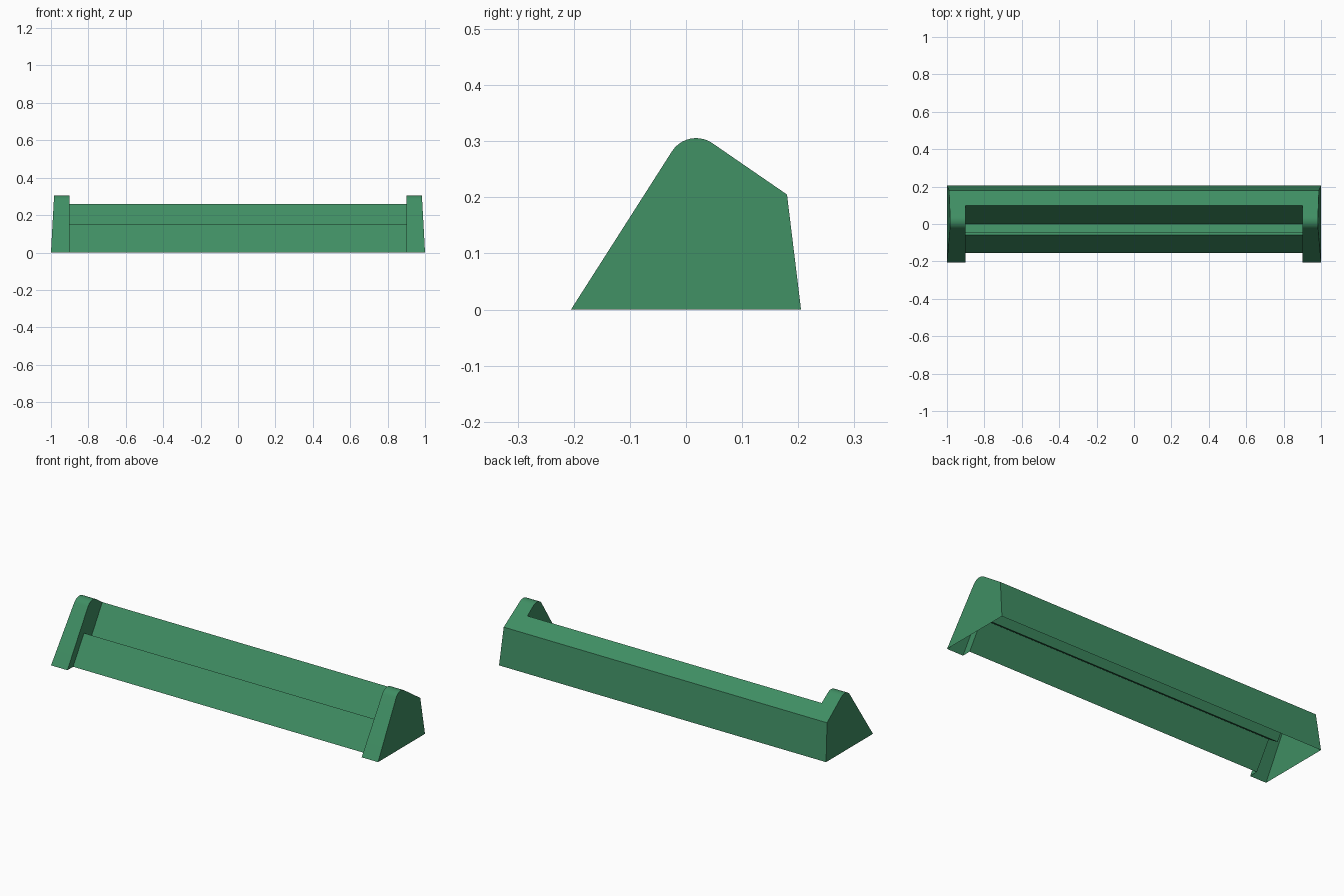
import bpy, bmesh, math

if "Cube" in bpy.data.objects:
    bpy.data.objects.remove(bpy.data.objects["Cube"])

green = bpy.data.materials.new("green_plastic")
green.diffuse_color = (0.05, 0.27, 0.125, 1)
green.use_nodes = True
green.node_tree.nodes["Principled BSDF"].inputs["Base Color"].default_value = green.diffuse_color

INNER = 0.9                       # inner side of each end block
BACK = [(0.18, 0.205), (0.205, 0)]  # shared back profile (y, z)

# Trough section: front slope, small lip, tile ledge, leaning face, top edge
leaning = [(-0.155, 0), (-0.06, 0.15), (-0.046, 0.141), (-0.052, 0.132),
           (0.0, 0.099), (0.1, 0.26)]
# End block section: front slope, rounded top, rear slope
arc = [math.radians(147.4 - 92 * i / 10) for i in range(11)]
crown = [(-0.205, 0)] + [(0.018 + 0.051 * math.cos(a), 0.2546 + 0.051 * math.sin(a))
                         for a in arc]


def strip(bm, a, b):
    """Join two open rows of vertices with quads."""
    for i in range(len(a) - 1):
        bm.faces.new((a[i], a[i + 1], b[i + 1], b[i]))


def finish(bm, name):
    mesh = bpy.data.meshes.new(name)
    bm.to_mesh(mesh)
    bm.free()
    mesh.materials.append(green)
    ob = bpy.data.objects.new(name, mesh)
    bpy.context.collection.objects.link(ob)
    bpy.ops.object.select_all(action='DESELECT')
    ob.select_set(True)
    bpy.context.view_layer.objects.active = ob
    bpy.ops.object.shade_smooth_by_angle(angle=math.radians(25))
    return ob


# Long trough, open underneath
bm = bmesh.new()
rows = [[bm.verts.new((x, y, z)) for y, z in leaning + BACK] for x in (INNER, -INNER)]
strip(bm, *rows)
finish(bm, "rack_trough")

# End block, hollow with tapered outer wall, mirrored to the other end
bm = bmesh.new()
section = crown + [leaning[-1]] + BACK
inner = [bm.verts.new((INNER, y, z)) for y, z in section]
outer = [bm.verts.new((1 - 0.055 * z, y, z)) for y, z in section]
strip(bm, outer, inner)
bm.faces.new(outer[::-1])
# inner wall only where it stands proud of the trough
lower = [bm.verts.new((INNER, y, z)) for y, z in reversed(leaning[:-1])]
bm.faces.new(inner[:-2] + lower)
ends = finish(bm, "end_blocks")
mirror = ends.modifiers.new("mirror", 'MIRROR')
mirror.use_mirror_merge = False
